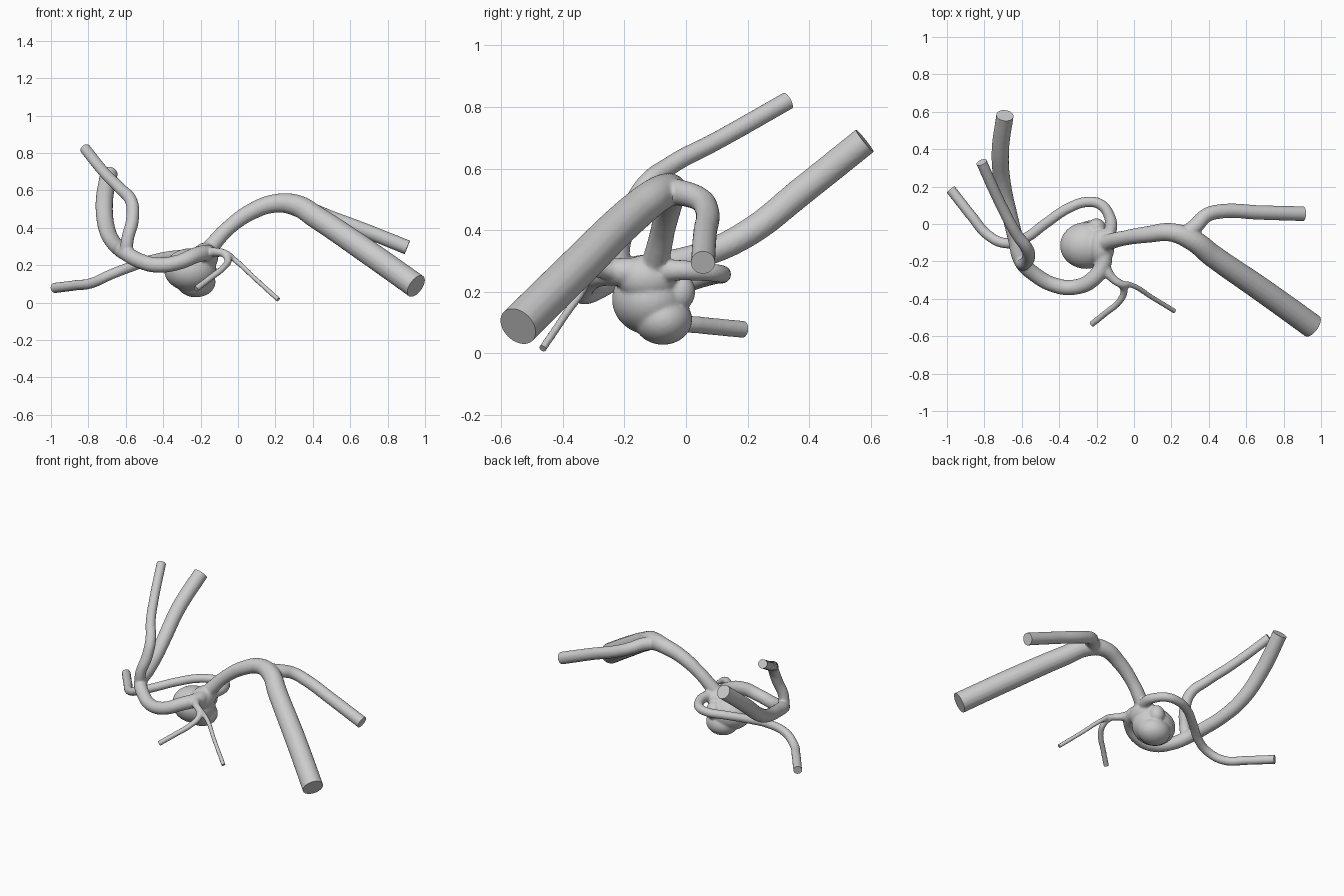
import bpy, bmesh
from mathutils import Vector

parts, ends = [], []


def tube(name, pts, open_ends=(1,)):
    """Round vessel through (x, y, z, radius) points; the last point is a cut end."""
    co = [Vector(p[:3]) for p in pts]
    rad = [p[3] for p in pts]
    d = (co[-1] - co[-2]).normalized()
    ends.append((co[-1].copy(), d))
    co.append(co[-1] + d * 0.04)        # overshoot, trimmed flat later
    rad.append(rad[-1])
    cu = bpy.data.curves.new(name, 'CURVE')
    cu.dimensions = '3D'
    cu.bevel_depth = 1.0
    cu.bevel_resolution = 6
    cu.resolution_u = 10
    cu.use_fill_caps = True
    sp = cu.splines.new('BEZIER')
    sp.bezier_points.add(len(co) - 1)
    for bp, c, r in zip(sp.bezier_points, co, rad):
        bp.co, bp.radius = c, r
        bp.handle_left_type = bp.handle_right_type = 'AUTO'
    ob = bpy.data.objects.new(name, cu)
    bpy.context.collection.objects.link(ob)
    bpy.ops.object.select_all(action='DESELECT')
    ob.select_set(True)
    bpy.context.view_layer.objects.active = ob
    bpy.ops.object.convert(target='MESH')
    parts.append(bpy.context.view_layer.objects.active)


def lobe(name, centre, size):
    bpy.ops.mesh.primitive_ico_sphere_add(subdivisions=4, radius=1, location=centre)
    ob = bpy.context.object
    ob.name, ob.scale = name, size
    bpy.ops.object.transform_apply(location=True, rotation=True, scale=True)
    parts.append(ob)


# bulging sac
lobe("sac_body", (-0.255, -0.115, 0.175), (0.14, 0.125, 0.115))
lobe("sac_bottom", (-0.225, -0.075, 0.11), (0.105, 0.095, 0.082))
lobe("sac_neck", (-0.175, -0.125, 0.245), (0.07, 0.10, 0.075))
lobe("sac_bump", (-0.20, -0.02, 0.20), (0.05, 0.05, 0.06))

# large trunk on the right and its side branch
tube("right_trunk", [
    (-0.19, -0.12, 0.24, 0.05), (-0.13, -0.095, 0.315, 0.043), (-0.05, -0.075, 0.40, 0.04),
    (0.08, -0.055, 0.49, 0.045), (0.20, -0.045, 0.53, 0.05), (0.31, -0.085, 0.52, 0.058),
    (0.42, -0.17, 0.455, 0.062), (0.68, -0.35, 0.28, 0.066), (0.952, -0.545, 0.088, 0.067)])
tube("right_branch", [
    (0.27, -0.06, 0.525, 0.045), (0.33, -0.01, 0.52, 0.042), (0.385, 0.045, 0.50, 0.039),
    (0.46, 0.067, 0.468, 0.039), (0.68, 0.061, 0.385, 0.039), (0.905, 0.055, 0.295, 0.04)])

# left vessel, sweeping round the front then rising to the back
tube("left_vessel", [
    (-0.17, -0.13, 0.26, 0.05), (-0.165, -0.21, 0.265, 0.045), (-0.22, -0.295, 0.255, 0.043),
    (-0.32, -0.338, 0.215, 0.041), (-0.43, -0.325, 0.20, 0.041), (-0.53, -0.27, 0.225, 0.041),
    (-0.60, -0.20, 0.265, 0.042), (-0.635, -0.07, 0.29, 0.042), (-0.665, 0.05, 0.32, 0.042),
    (-0.70, 0.20, 0.39, 0.045), (-0.715, 0.38, 0.53, 0.047), (-0.69, 0.58, 0.69, 0.047)])
tube("left_upper_branch", [
    (-0.60, -0.21, 0.26, 0.035), (-0.59, -0.215, 0.34, 0.034), (-0.565, -0.185, 0.44, 0.035),
    (-0.57, -0.135, 0.54, 0.034), (-0.63, -0.05, 0.61, 0.031), (-0.71, 0.10, 0.69, 0.03),
    (-0.815, 0.33, 0.82, 0.03)])

# thin vessel looping behind the sac
tube("back_loop_vessel", [
    (-0.17, -0.10, 0.26, 0.04), (-0.125, -0.03, 0.27, 0.034), (-0.135, 0.05, 0.265, 0.03),
    (-0.18, 0.105, 0.26, 0.029), (-0.25, 0.118, 0.255, 0.028), (-0.35, 0.085, 0.25, 0.028),
    (-0.47, 0.005, 0.225, 0.028), (-0.59, -0.08, 0.185, 0.028), (-0.68, -0.103, 0.15, 0.028),
    (-0.78, -0.06, 0.105, 0.028), (-0.87, 0.045, 0.092, 0.028), (-0.98, 0.185, 0.078, 0.028)])

# small forked twig at the front
tube("front_twig", [
    (-0.165, -0.22, 0.265, 0.036), (-0.12, -0.285, 0.27, 0.024), (-0.065, -0.322, 0.26, 0.021),
    (-0.02, -0.325, 0.23, 0.015), (0.10, -0.395, 0.12, 0.0135), (0.215, -0.465, 0.016, 0.0135)])
tube("front_twig_fork", [
    (-0.075, -0.315, 0.265, 0.022), (-0.053, -0.35, 0.23, 0.02), (-0.075, -0.41, 0.19, 0.018),
    (-0.15, -0.475, 0.13, 0.017), (-0.225, -0.535, 0.073, 0.017)])

# fuse everything into one skin
bpy.ops.object.select_all(action='DESELECT')
for ob in parts:
    ob.select_set(True)
bpy.context.view_layer.objects.active = parts[0]
bpy.ops.object.join()
vessel = bpy.context.object
vessel.name = "vessel_tree"
rm = vessel.modifiers.new("fuse", 'REMESH')
rm.mode, rm.voxel_size = 'VOXEL', 0.007
sm = vessel.modifiers.new("soften", 'SMOOTH')
sm.factor, sm.iterations = 0.5, 5
for m in ("fuse", "soften"):
    bpy.ops.object.modifier_apply(modifier=m)

# flat cut ends
bm = bmesh.new()
bm.from_mesh(vessel.data)
for p, d in ends:
    fs = [f for f in bm.faces if (f.calc_center_median() - p).length < 0.11]
    geom = set(fs)
    for f in fs:
        geom.update(f.verts)
        geom.update(f.edges)
    cut = bmesh.ops.bisect_plane(bm, geom=list(geom), plane_co=p, plane_no=d, clear_outer=True)
    rim = [e for e in cut['geom_cut'] if isinstance(e, bmesh.types.BMEdge) and e.is_boundary]
    bmesh.ops.holes_fill(bm, edges=rim, sides=0)
bmesh.ops.recalc_face_normals(bm, faces=bm.faces)
bm.to_mesh(vessel.data)
bm.free()
bpy.ops.object.shade_smooth_by_angle(angle=0.7)
